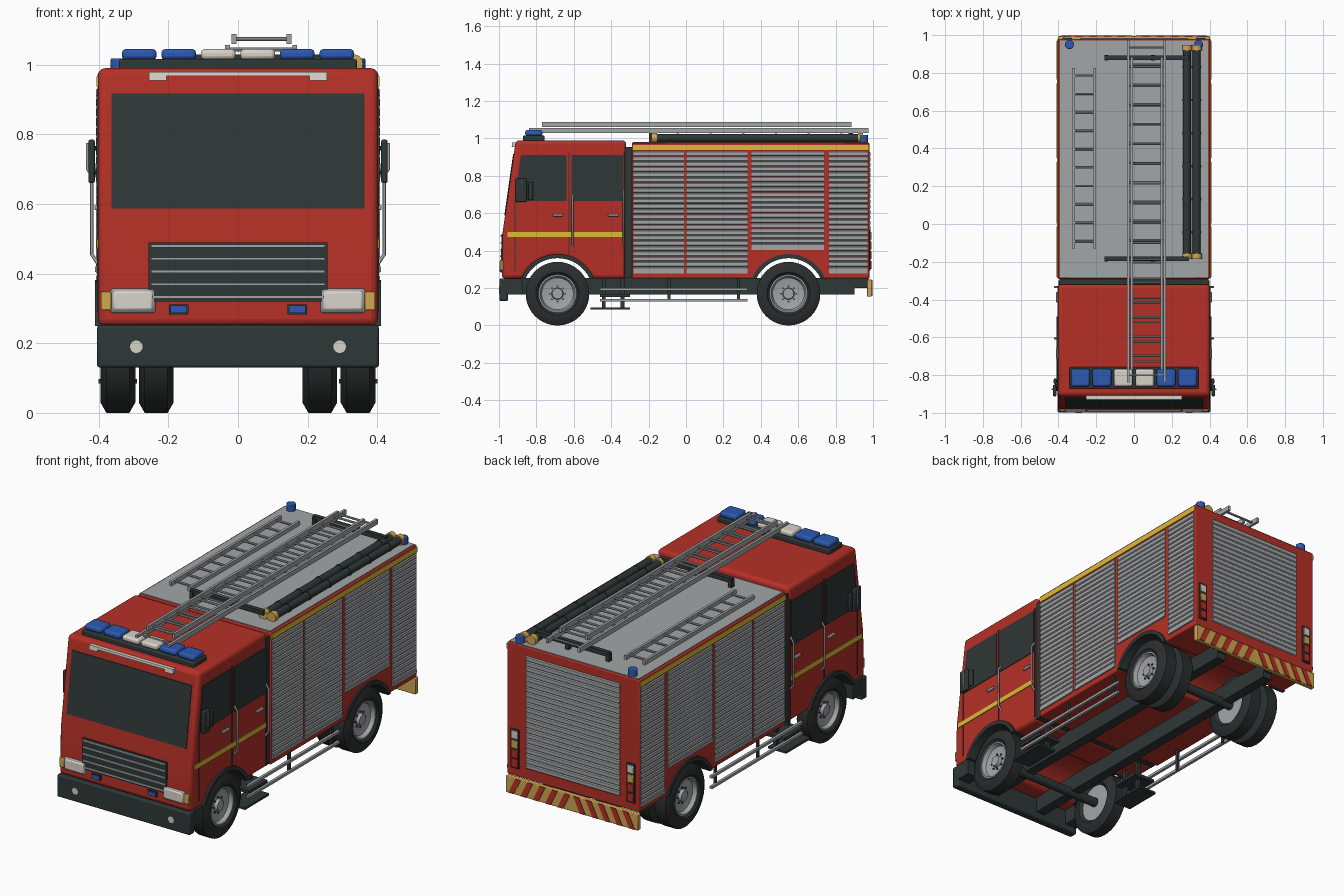
import bpy, bmesh
from math import sin, cos, pi, radians
from mathutils import Vector

cube = bpy.data.objects.get("Cube")
if cube:
    bpy.data.objects.remove(cube)


def material(name, r, g, b):
    m = bpy.data.materials.new(name)
    m.use_nodes = True
    m.diffuse_color = (r, g, b, 1)
    m.node_tree.nodes["Principled BSDF"].inputs["Base Color"].default_value = (r, g, b, 1)
    return m


RED = material("fire red", .46, .03, .02)
DARK = material("dark grey", .028, .038, .038)
RUBBER = material("tyre rubber", .024, .028, .028)
GREY = material("aluminium grey", .36, .38, .39)
CREAM = material("lamp white", .68, .65, .58)
BLUE = material("beacon blue", .025, .1, .45)
YELLOW = material("stripe yellow", .72, .5, .04)
GOLD = material("amber gold", .62, .38, .08)
made = []


def finish(name, bm, mat, bevel=0, segs=2):
    bmesh.ops.recalc_face_normals(bm, faces=bm.faces)
    me = bpy.data.meshes.new(name)
    bm.to_mesh(me)
    bm.free()
    me.materials.append(mat)
    ob = bpy.data.objects.new(name, me)
    bpy.context.collection.objects.link(ob)
    if bevel:
        mod = ob.modifiers.new("bevel", "BEVEL")
        mod.width, mod.segments, mod.limit_method = bevel, segs, "ANGLE"
        mod.angle_limit = radians(40)
    made.append(ob)
    return ob


def prism(name, pts, a, b, mat, axis="x", bevel=0, segs=2):
    """Extrude a (side, z) outline along x or y."""
    bm = bmesh.new()
    place = (lambda p, t: (t, p[0], p[1])) if axis == "x" else (lambda p, t: (p[0], t, p[1]))
    face = bm.faces.new([bm.verts.new(place(p, a)) for p in pts])
    ext = bmesh.ops.extrude_face_region(bm, geom=[face])
    verts = [v for v in ext["geom"] if isinstance(v, bmesh.types.BMVert)]
    bmesh.ops.translate(bm, verts=verts, vec=place((0, 0), b - a))
    return finish(name, bm, mat, bevel, segs)


def box(name, x, y, z, mat, bevel=0):
    return prism(name, [(y[0], z[0]), (y[1], z[0]), (y[1], z[1]), (y[0], z[1])], x[0], x[1], mat, "x", bevel)


def both(name, x, y, z, mat, bevel=0):
    for s, side in ((1, "left"), (-1, "right")):
        box(f"{side}_{name}", (s * x[0], s * x[1]), y, z, mat, bevel)


def rod(name, p, q, r, mat, n=16, bevel=0):
    p, q = Vector(p), Vector(q)
    bm = bmesh.new()
    bmesh.ops.create_cone(bm, cap_ends=True, segments=n, radius1=r, radius2=r, depth=(q - p).length)
    bm.transform((q - p).to_track_quat("Z", "Y").to_matrix().to_4x4())
    bmesh.ops.translate(bm, verts=bm.verts, vec=(p + q) / 2)
    return finish(name, bm, mat, bevel)


def lathe(name, profile, y, z, mat, n=40):
    """Spin an (x, radius) profile round the wheel axle."""
    bm = bmesh.new()
    vs = [bm.verts.new((x, y, z + r)) for x, r in profile]
    es = [bm.edges.new(e) for e in zip(vs, vs[1:])]
    bmesh.ops.spin(bm, geom=vs + es, cent=(0, y, z), axis=(1, 0, 0), angle=2 * pi, steps=n)
    bmesh.ops.remove_doubles(bm, verts=bm.verts, dist=.0005)
    return finish(name, bm, mat)


def pipe(name, pts, r, mat):
    cu = bpy.data.curves.new(name, "CURVE")
    cu.dimensions, cu.bevel_depth, cu.bevel_resolution, cu.use_fill_caps = "3D", r, 2, True
    sp = cu.splines.new("POLY")
    sp.points.add(len(pts) - 1)
    for point, co in zip(sp.points, pts):
        point.co = (*co, 1)
    cu.materials.append(mat)
    bpy.context.collection.objects.link(bpy.data.objects.new(name, cu))


def arc(y, z, r, low, n=16):
    """Points over a wheel from front to back, starting at height low."""
    half = (r * r - (low - z) ** 2) ** .5
    a0 = Vector((half, low - z)).angle(Vector((1, 0)))
    return [(y - r * cos(a0 + (pi - 2 * a0) * i / n), z + r * sin(a0 + (pi - 2 * a0) * i / n)) for i in range(n + 1)]


FRONT, REAR, AXLE, LOW = -.687, .548, .17, .25

# Cab and equipment body, with the wheel arches in the outline
prism("cab", [(-.985, LOW)] + arc(FRONT, AXLE, .2, LOW) + [(-.32, LOW), (-.32, .99), (-.91, .99), (-.98, .5)],
      -.402, .402, RED, bevel=.02, segs=3)
prism("equipment_body", [(-.29, LOW)] + arc(REAR, AXLE, .2, LOW) + [(.98, LOW), (.98, .977), (-.29, .977)],
      -.403, .403, RED, bevel=.005)
box("body_gap", (-.395, .395), (-.335, -.28), (LOW + .005, .955), DARK)
box("roof_plate", (-.393, .393), (-.283, .972), (.97, .981), GREY)
both("roof_stripe", (.39, .407), (-.287, .978), (.938, .966), YELLOW)


# Roller shutters
def slats(z0, z1, base, out):
    n = round((z1 - z0) / .028)
    h = (z1 - z0) / n
    pts = [(base - out * .01, z0)]
    for i in range(n):
        z = z0 + i * h
        pts += [(base + out * d, z + h * f) for d, f in ((.001, .02), (.006, .18), (.006, .82), (.001, .98))]
    return pts + [(base - out * .01, z1)]


SHUTTERS = ((-.28, -.012, .285), (.003, .328, .285), (.35, .738, .41), (.765, .97, .285))
for s in (1, -1):
    for i, (y0, y1, z0) in enumerate(SHUTTERS):
        prism(f"side_shutter_{i}", slats(z0, .933, s * .402, s), y0, y1, GREY, "y")
        box(f"shutter_sill_{i}", (s * .4, s * .411), (y0, y1), (z0 - .006, z0 + .01), GREY)
prism("rear_shutter", slats(.31, .93, .98, 1), -.285, .285, GREY)


# Front panels following the slope of the cab face
def front_panel(name, x0, x1, z0, z1, t, mat, bevel=0):
    face = lambda z: -.985 + .02 * (z - LOW) if z < .5 else -.98 + (z - .5) * .143
    pts = [(face(z0) + .01, z0), (face(z0) - t, z0), (face(z1) - t, z1), (face(z1) + .01, z1)]
    return prism(name, pts, x0, x1, mat, bevel=bevel)


front_panel("windscreen", -.364, .364, .587, .918, .004, DARK)
front_panel("grille", -.257, .257, .32, .49, .006, DARK)
for i in range(5):
    front_panel(f"grille_bar_{i}", -.25, .25, .329 + i * .0365, .337 + i * .0365, .011, GREY)
front_panel("front_handle_bar", -.255, .255, .967, .979, .018, CREAM)
for s in (1, -1):
    front_panel("front_handle_end", s * .205, s * .255, .954, .979, .017, CREAM)
    front_panel("headlight_frame", s * .237, s * .366, .287, .357, .008, GREY, .008)
    front_panel("headlight", s * .243, s * .36, .293, .351, .013, CREAM, .008)
    front_panel("front_indicator", s * .364, s * .394, .295, .348, .008, GOLD, .003)
    front_panel("grille_beacon_frame", s * .142, s * .198, .283, .312, .007, DARK)
    front_panel("grille_beacon", s * .146, s * .194, .287, .308, .012, BLUE)
    rod("fog_lamp", (s * .292, -.99, .19), (s * .292, -1.0, .19), .018, CREAM, 20)
box("front_bumper", (-.405, .405), (-.998, -.952), (.13, .252), DARK, .008)
both("bumper_end", (.33, .404), (-.96, -.875), (.165, .252), DARK)

# Cab sides: windows, stripe, seams, handles, rails and mirrors
for s, side in ((1, "left"), (-1, "right")):
    a, b = s * .395, s * .406
    prism(f"{side}_front_window", [(-.915, .665), (-.64, .665), (-.64, .912), (-.883, .912)], a, b, DARK)
    box(f"{side}_rear_window", (a, b), (-.612, -.338), (.665, .912), DARK)
    box(f"{side}_cab_stripe", (a, b), (-.955, -.335), (.474, .5), YELLOW)
    for y, z0, z1 in ((-.915, .29, .665), (-.626, .38, .925), (-.332, .27, .925)):
        box(f"{side}_door_seam", (a, s * .4045), (y - .003, y + .003), (z0, z1), DARK)
    for y in (-.685, -.388):
        box(f"{side}_door_handle", (a, s * .412), (y - .028, y + .028), (.583, .597), GREY, .003)
    for y, top in ((-.606, .7), (-.334, .72)):
        pipe(f"{side}_grab_rail", [(s * .4, y, .425), (s * .42, y, .455), (s * .42, y, top - .03), (s * .4, y, top)],
             .005, GREY)
    box(f"{side}_mirror", (s * .411, s * .43), (-.912, -.852), (.66, .785), DARK, .006)
    box(f"{side}_wide_mirror", (s * .411, s * .425), (-.846, -.818), (.67, .768), DARK, .005)
    for z in (.69, .76):
        rod(f"{side}_mirror_arm", (s * .395, -.85, z), (s * .42, -.85, z), .006, DARK, 10)
    pipe(f"{side}_mirror_rail", [(s * .425, -.876, .69), (s * .433, -.876, .7), (s * .433, -.876, .775)], .004, GREY)

    # Wheels and arch lips
    for y, where in ((FRONT, "front"), (REAR, "rear")):
        prism(f"{side}_{where}_arch", arc(y, AXLE, .212, LOW) + arc(y, AXLE, .19, LOW)[::-1], s * .32, s * .411, DARK)
        for x, part in ((.345, "wheel"), (.235, "inner_wheel"))[:1 if where == "front" else 2]:
            prof = [(-.035, .1), (-.05, .115), (-.05, .14), (-.033, .17), (.033, .17), (.05, .14), (.05, .115), (.037, .1)]
            lathe(f"{side}_{where}_{part}_tyre", [(s * (x + d), r) for d, r in prof], y, AXLE, RUBBER)
            rim = [(-.035, 0), (-.035, .101), (.041, .102), (.041, .094), (.02, .085), (.012, .05), (.012, .032), (.03, .028), (.03, 0)]
            lathe(f"{side}_{where}_{part}_rim", [(s * (x + d), r) for d, r in rim], y, AXLE, GREY)
        for k in range(8):
            cy, cz = y + .042 * cos(k * pi / 4), AXLE + .042 * sin(k * pi / 4)
            rod("wheel_nut", (s * .352, cy, cz), (s * .364, cy, cz), .005, DARK, 6)

    # Steps and lower side rails
    box(f"{side}_lower_step", (s * .29, s * .4), (-.51, -.3), (.085, .097), DARK)
    box(f"{side}_upper_step", (s * .26, s * .39), (-.46, -.3), (.152, .168), DARK)
    for y in (-.45, -.35):
        box(f"{side}_step_hanger", (s * .3, s * .32), (y, y + .02), (.09, .26), DARK)
    for z in (.135, .193):
        box(f"{side}_side_rail", (s * .375, s * .39), (-.46, .33), (z - .007, z + .007), GREY)
    for y in (-.09, .28):
        box(f"{side}_rail_bracket", (s * .368, s * .38), (y - .008, y + .008), (.128, .26), DARK)

    # Rear lamp clusters
    box(f"{side}_rear_lamp_housing", (s * .328, s * .378), (.975, .986), (.295, .51), DARK)
    for i, mat in enumerate((RED, RED, GOLD, CREAM)):
        z = .302 + i * .052
        box(f"{side}_rear_lamp_{i}", (s * .333, s * .373), (.98, .992), (z, z + .043), mat, .003)

# Chassis and rear warning board
both("chassis_rail", (.13, .185), (-.955, .9), (.165, .255), DARK)
for y in (FRONT, REAR):
    rod("axle", (-.33, y, AXLE), (.33, y, AXLE), .025, DARK)
both("board_bracket", (.13, .185), (.88, .975), (.2, .255), DARK)
box("warning_board", (-.402, .402), (.967, .994), (.155, .245), GOLD, .004)
for s in (1, -1):
    for i in range(5):
        x = .01 + i * .075
        prism("warning_stripe", [(s * (x + d), z) for d, z in ((0, .243), (.033, .243), (.075, .157), (.042, .157))],
              .99, .997, RED, "y")

# Light bar and corner beacons
box("light_bar_base", (-.342, .342), (-.872, -.757), (.985, 1.016), DARK, .006)
for i, mat in enumerate((BLUE, BLUE, CREAM, CREAM, BLUE, BLUE)):
    x = (i - 2.5) * .1135
    box(f"bar_light_{i}", (x - .05, x + .05), (-.86, -.767), (1.014, 1.045), mat, .011)
for x in (-.342, .342):
    rod("corner_beacon", (x, .95, .975), (x, .95, 1.018), .024, BLUE, 20, .004)


# Ladders and their cross bars
def ladder(name, x0, x1, y0, y1, z0, z1, rungs):
    for x in (x0, x1):
        box(f"{name}_rail", (x - .007, x + .007), (y0, y1), (z0, z1), GREY)
    for i in range(rungs):
        y = y0 + (y1 - y0) * (i + .4) / (rungs - .2)
        rod(f"{name}_rung", (x0, y, (z0 + z1) / 2), (x1, y, (z0 + z1) / 2), .006, GREY, 8)


ladder("lower_ladder", -.03, .163, -.84, .975, 1.03, 1.057, 18)
ladder("upper_ladder", -.012, .146, -.77, .885, 1.06, 1.088, 16)
ladder("roof_ladder", -.32, -.208, -.13, .825, .982, 1.004, 10)
for y in (-.185, .88):
    box("ladder_cross_bar", (-.155, .29), (y - .012, y + .012), (1.005, 1.03), DARK)
    for x in (-.147, .1):
        box("cross_bar_post", (x - .01, x + .01), (y - .014, y + .014), (.975, 1.02), DARK)

# Suction hoses with couplings
for x in (.28, .332):
    rod("suction_hose", (x, -.155, 1.002), (x, .93, 1.002), .021, DARK, 16)
    for y in (-.17, .933):
        rod("hose_coupling", (x, y - .014, 1.003), (x, y + .014, 1.003), .027, GOLD, 16)
    for i in range(6):
        y = -.05 + i * .175
        rod("hose_clamp", (x, y, 1.002), (x, y + .012, 1.002), .024, DARK, 16)

bpy.ops.object.select_all(action="DESELECT")
for ob in made:
    ob.select_set(True)
bpy.context.view_layer.objects.active = made[0]
bpy.ops.object.shade_smooth_by_angle(angle=radians(30))
